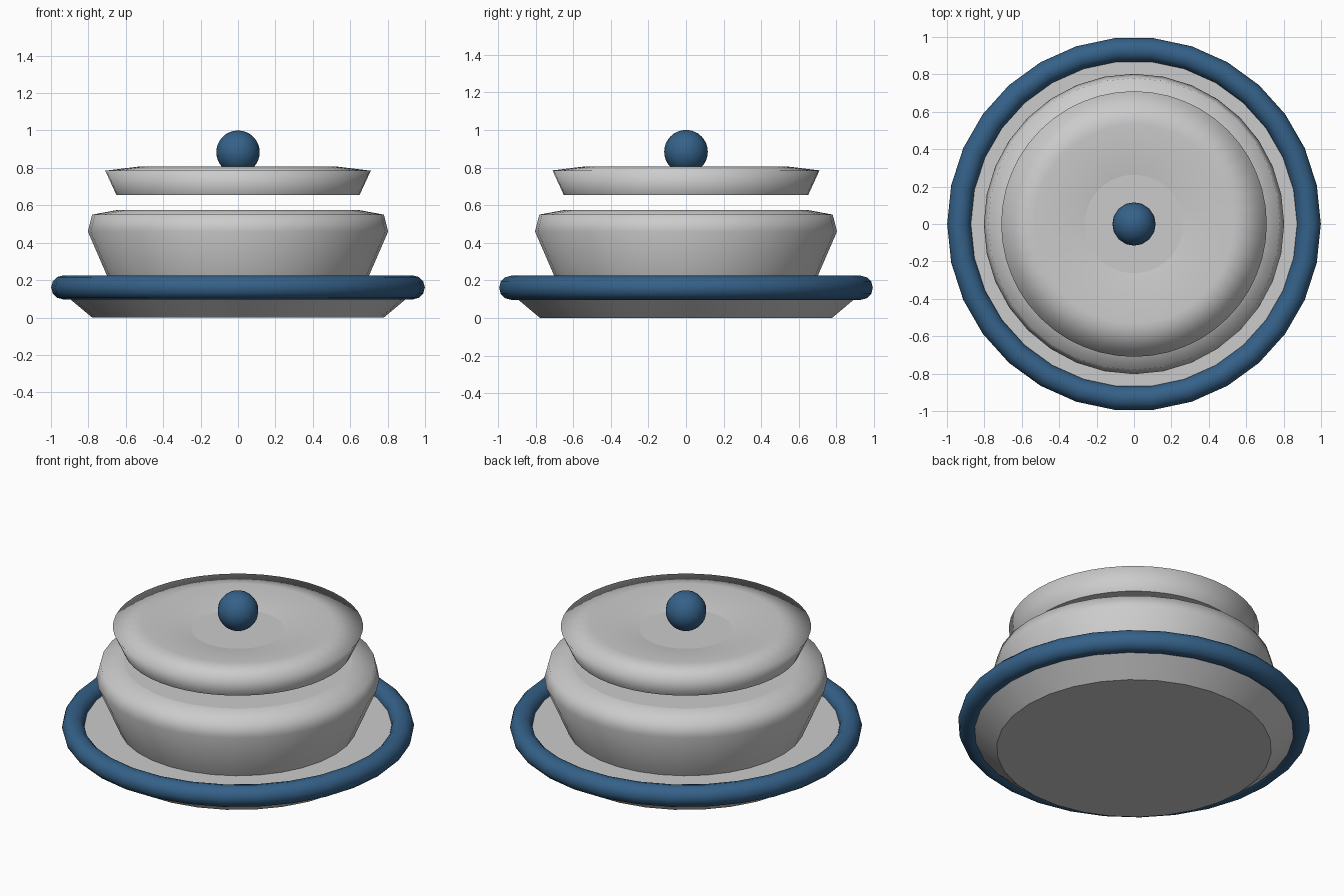
import bpy, bmesh, math

if "Cube" in bpy.data.objects:
    bpy.data.objects.remove(bpy.data.objects["Cube"])

def material(name, color):
    m = bpy.data.materials.new(name)
    m.diffuse_color = color
    m.use_nodes = True
    m.node_tree.nodes["Principled BSDF"].inputs["Base Color"].default_value = m.diffuse_color
    return m

blue = material("blue_glaze", (0.035, 0.12, 0.25, 1))

def lathe(name, profile, segs, sharp=()):
    """Spin an (r, z) profile, cap both ends; rings listed in sharp stay crisp."""
    bm = bmesh.new()
    rings = [[bm.verts.new((r * math.cos(2 * math.pi * i / segs),
                            r * math.sin(2 * math.pi * i / segs), z))
              for i in range(segs)] for r, z in profile]
    for a, b in zip(rings, rings[1:]):
        for i in range(segs):
            j = (i + 1) % segs
            bm.faces.new((a[i], a[j], b[j], b[i]))
    bm.faces.new(rings[0][::-1])
    bm.faces.new(rings[-1])
    for f in bm.faces:
        f.smooth = True
    for k in sharp:
        for i in range(segs):
            bm.edges.get((rings[k][i], rings[k][(i + 1) % segs])).smooth = False
    mesh = bpy.data.meshes.new(name)
    bm.to_mesh(mesh)
    bm.free()
    ob = bpy.data.objects.new(name, mesh)
    bpy.context.collection.objects.link(ob)
    return ob

# saucer with a flat top
lathe("saucer", [(0.78, 0), (0.93, 0.125), (0.93, 0.165)], 30, (0, 1, 2))

# rounded blue saucer rim
bpy.ops.mesh.primitive_torus_add(major_segments=30, minor_segments=12,
                                 major_radius=0.935, minor_radius=0.064,
                                 location=(0, 0, 0.161))
rim = bpy.context.object
rim.name = "saucer_rim"

# bowl body
lathe("bowl", [(0.675, 0.165), (0.803, 0.46), (0.78, 0.55), (0.65, 0.574)], 32, (0, 3))

# raised lid with a dished top
lathe("lid", [(0.65, 0.655), (0.71, 0.785), (0.53, 0.807), (0.263, 0.768)], 48, (0, 3))

# lid knob
bpy.ops.mesh.primitive_uv_sphere_add(segments=16, ring_count=16, radius=0.116,
                                     location=(0, 0, 0.884))
knob = bpy.context.object
knob.name = "lid_knob"

for ob in (rim, knob):
    ob.data.materials.append(blue)
    ob.data.shade_smooth()
